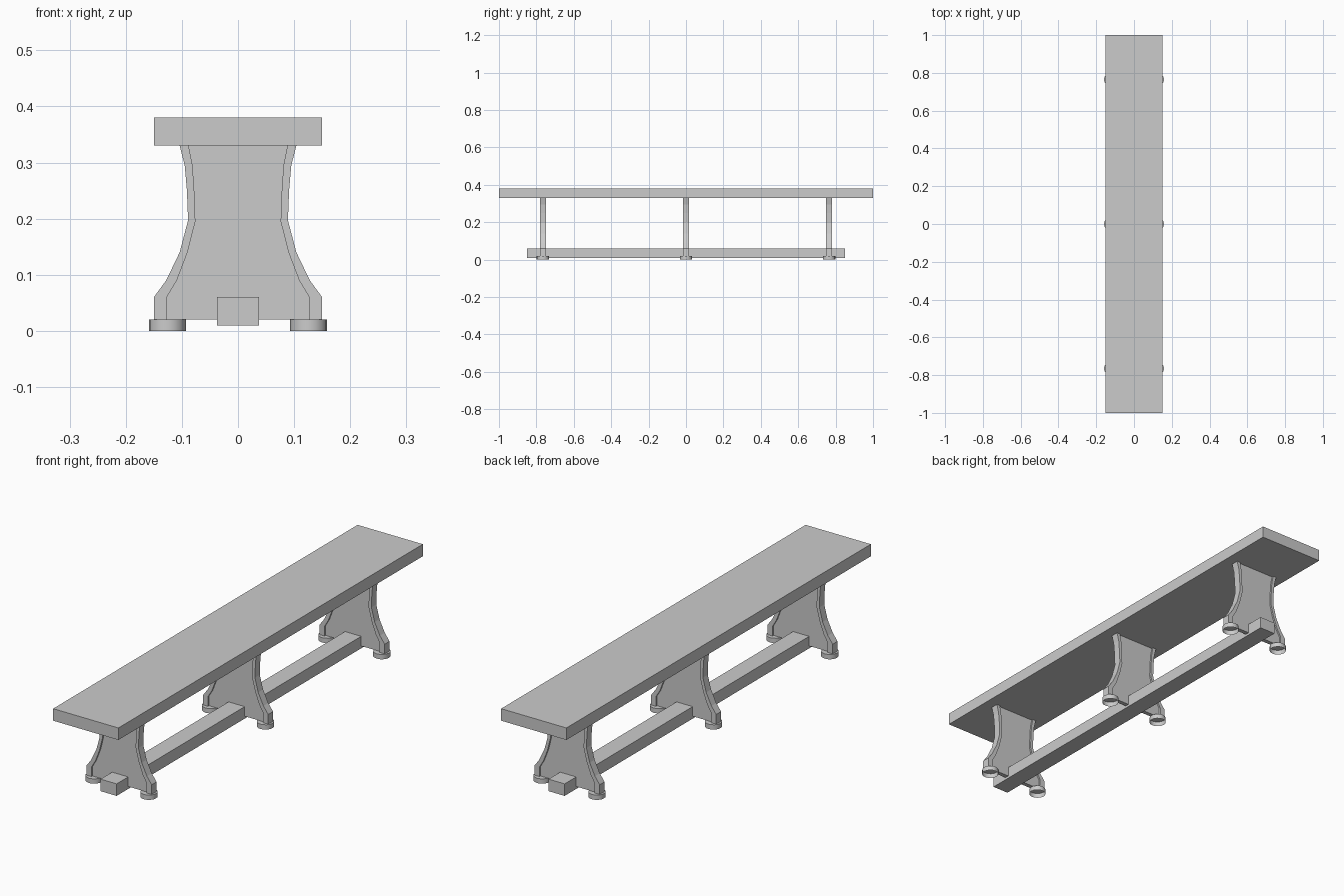
import bpy, bmesh, math

if "Cube" in bpy.data.objects:
    bpy.data.objects.remove(bpy.data.objects["Cube"])

def finish(name, bm):
    bmesh.ops.recalc_face_normals(bm, faces=bm.faces)
    me = bpy.data.meshes.new(name)
    bm.to_mesh(me)
    bm.free()
    ob = bpy.data.objects.new(name, me)
    bpy.context.collection.objects.link(ob)
    return ob

def box(name, hx, hy, z0, z1):
    bm = bmesh.new()
    bmesh.ops.create_cube(bm, size=1)
    for v in bm.verts:
        v.co = (v.co.x * 2 * hx, v.co.y * 2 * hy, z0 + (v.co.z + 0.5) * (z1 - z0))
    return finish(name, bm)

def slab(name, left, right, y, half):
    # quads between two matching edge curves, extruded along y
    bm = bmesh.new()
    a = [bm.verts.new((x, y - half, z)) for x, z in left]
    b = [bm.verts.new((x, y - half, z)) for x, z in right]
    for i in range(len(a) - 1):
        bm.faces.new((a[i], b[i], b[i + 1], a[i + 1]))
    ret = bmesh.ops.extrude_face_region(bm, geom=bm.faces[:])
    for v in ret["geom"]:
        if isinstance(v, bmesh.types.BMVert):
            v.co.y += 2 * half
    return finish(name, bm)

def foot(name, x, y):
    # disc foot, hollow underneath
    bm = bmesh.new()
    bmesh.ops.create_cone(bm, cap_ends=True, segments=16,
                          radius1=0.033, radius2=0.033, depth=0.02)
    bm.faces.ensure_lookup_table()
    low = [f for f in bm.faces if all(v.co.z < 0 for v in f.verts)]
    bmesh.ops.delete(bm, geom=low, context='FACES_ONLY')
    for v in bm.verts:
        v.co.x += x
        v.co.y += y
        v.co.z += 0.01
    for f in bm.faces:
        f.smooth = len(f.verts) == 4
    for e in bm.edges:
        if abs(e.verts[0].co.z - e.verts[1].co.z) < 0.001:
            e.smooth = False
    return finish(name, bm)

# Seat plank and floor stretcher
box("seat", 0.15, 1.0, 0.33, 0.38)
box("stretcher", 0.037, 0.85, 0.01, 0.06)

# Trestle outline: outer edge and inner edge of the raised border
outer = [(0.15, 0.02), (0.15, 0.06), (0.128, 0.09), (0.104, 0.14),
         (0.089, 0.197), (0.091, 0.25), (0.095, 0.295), (0.104, 0.33)]
inner = [(0.127, 0.02), (0.127, 0.06), (0.109, 0.09), (0.09, 0.14),
         (0.076, 0.195), (0.078, 0.25), (0.081, 0.295), (0.088, 0.33)]

def flip(pts):
    return [(-x, z) for x, z in pts]

# Three trestles, each a panel with two borders and two feet
for label, y in (("front", -0.765), ("middle", 0.0), ("back", 0.765)):
    slab(label + "_leg_panel", flip(inner), inner, y, 0.009)
    slab(label + "_leg_border_right", inner, outer, y, 0.016)
    slab(label + "_leg_border_left", flip(outer), flip(inner), y, 0.016)
    foot(label + "_foot_right", 0.126, y)
    foot(label + "_foot_left", -0.126, y)
